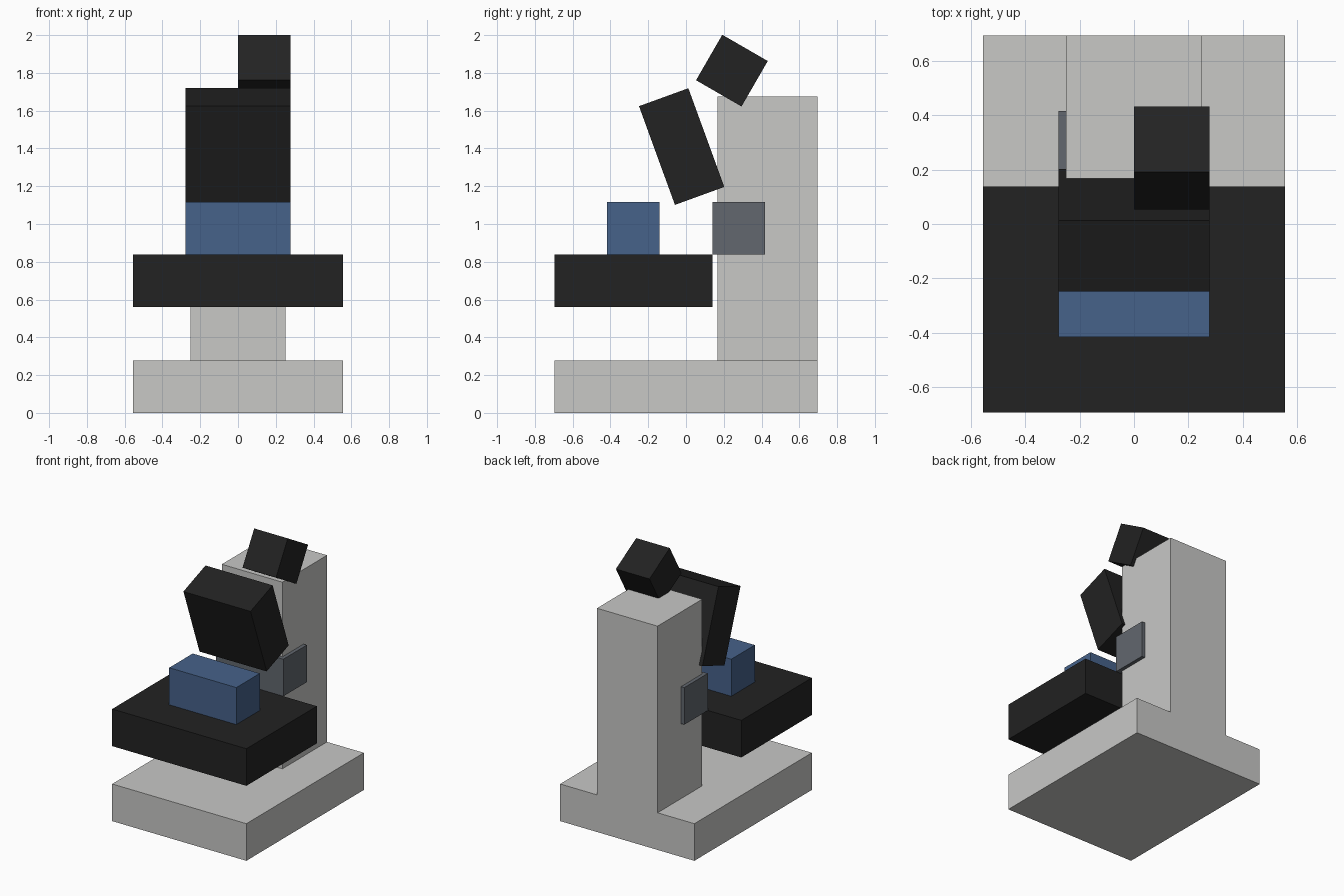
import bpy
from math import radians

if "Cube" in bpy.data.objects:
    bpy.data.objects.remove(bpy.data.objects["Cube"])


def material(name, rgb):
    m = bpy.data.materials.new(name)
    m.diffuse_color = (*rgb, 1.0)
    m.use_nodes = True
    m.node_tree.nodes["Principled BSDF"].inputs["Base Color"].default_value = m.diffuse_color
    return m


light_grey = material("light grey", (0.578, 0.578, 0.565))
black = material("black", (0.016, 0.016, 0.016))
blue = material("blue", (0.061, 0.122, 0.254))
steel = material("steel grey", (0.122, 0.136, 0.156))


def box(name, mat, centre, size, tilt=0.0):
    """Box of the given size, tilted in degrees about the x axis."""
    bpy.ops.mesh.primitive_cube_add(size=1, location=centre,
                                    rotation=(radians(tilt), 0, 0))
    ob = bpy.context.object
    ob.name = name
    ob.scale = size
    bpy.ops.object.transform_apply(location=False, rotation=False, scale=True)
    ob.data.materials.append(mat)
    return ob


U = 0.278  # basic block size

# Foot and upright column
box("base", light_grey, (0, 0, U / 2), (4 * U, 5 * U, U))
box("column", light_grey, (0, 0.431, 0.977), (0.502, 0.528, 1.398))

# Stage with the sample block on it
box("stage", black, (0, -U, 2.52 * U), (4 * U, 3 * U, U))
box("sample_block", blue, (0, -U, 0.978), (2 * U, U, U))

# Focus knob bar running through the column
box("focus_knob", steel, (0, U, 0.978), (2 * U, U, U))

# Tilted tube and eyepiece
box("tube", black, (0, -0.023, 1.41), (2 * U, U, 2 * U), 20)
box("eyepiece", black, (U / 2, 0.243, 1.812), (U, U, U), -30)
